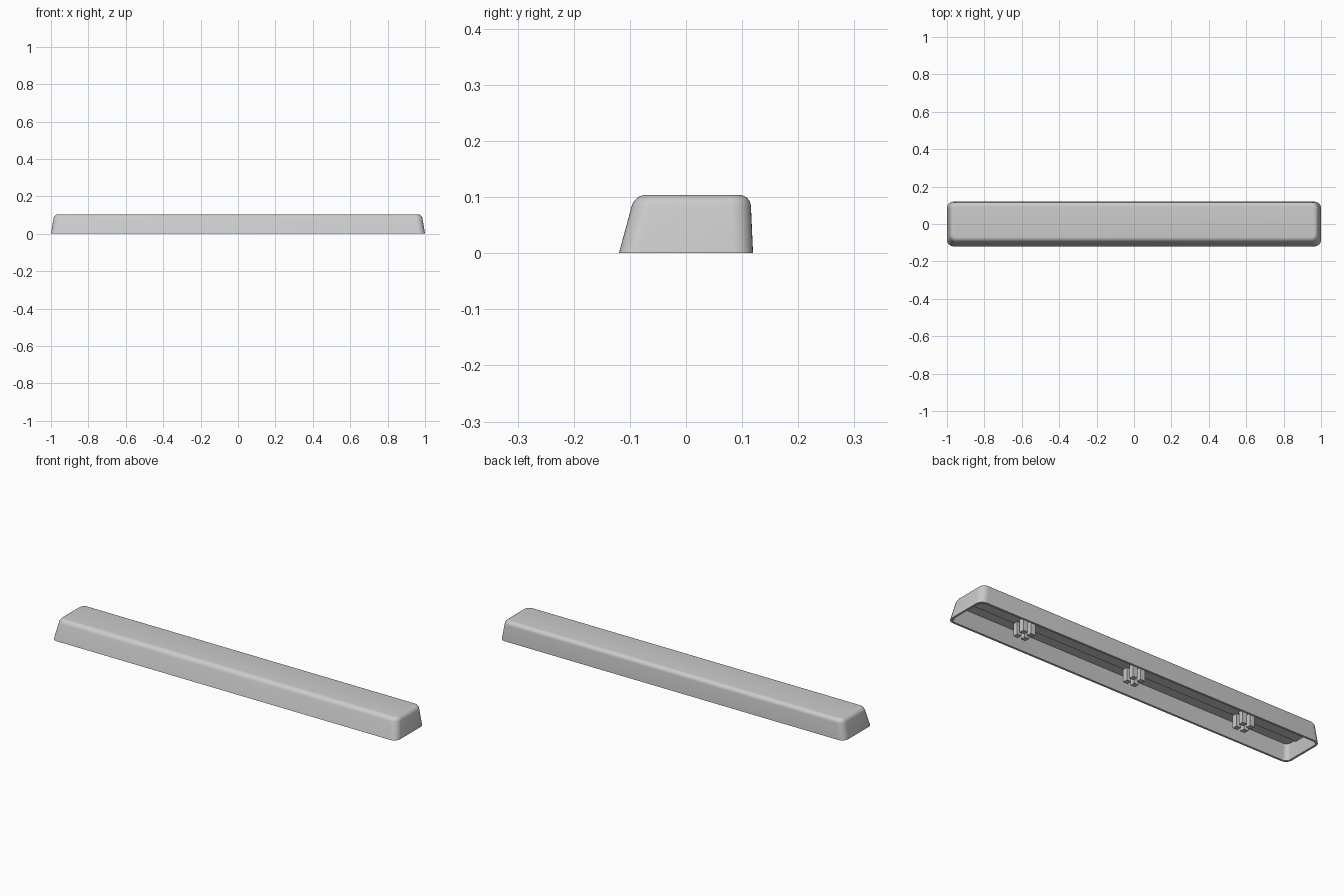
import bpy
import bmesh
from math import sin, cos, pi, radians
from mathutils import Matrix

if "Cube" in bpy.data.objects:
    bpy.data.objects.remove(bpy.data.objects["Cube"], do_unlink=True)

grey = bpy.data.materials.new("light_grey_plastic")
grey.use_nodes = True
grey.diffuse_color = (0.6, 0.6, 0.6, 1)
grey.node_tree.nodes["Principled BSDF"].inputs["Base Color"].default_value = (0.6, 0.6, 0.6, 1)

CORNER_STEPS = 8
FILLET_STEPS = 6
CEILING = 0.073


def finish(bm, name):
    bmesh.ops.recalc_face_normals(bm, faces=bm.faces)
    mesh = bpy.data.meshes.new(name)
    bm.to_mesh(mesh)
    bm.free()
    mesh.materials.append(grey)
    obj = bpy.data.objects.new(name, mesh)
    bpy.context.collection.objects.link(obj)
    bpy.ops.object.select_all(action='DESELECT')
    obj.select_set(True)
    bpy.context.view_layer.objects.active = obj
    bpy.ops.object.shade_smooth_by_angle(angle=radians(35))


def ring(bm, z, inset, radius):
    """Rounded rectangle following the slanted outer walls at height z."""
    x = 1.0 - 0.17 * z - inset
    front = -0.1195 + 0.27 * z + inset
    back = 0.1195 - 0.045 * z - inset
    centres = [(x - radius, back - radius), (radius - x, back - radius),
               (radius - x, front + radius), (x - radius, front + radius)]
    verts = []
    for quarter, (cx, cy) in enumerate(centres):
        for i in range(CORNER_STEPS + 1):
            a = (quarter + i / CORNER_STEPS) * pi / 2
            verts.append(bm.verts.new((cx + radius * cos(a), cy + radius * sin(a), z)))
    return verts


def fillet(top, r, corner):
    """Ring settings for a rounded edge that ends level at the given height."""
    for i in range(FILLET_STEPS + 1):
        a = i / FILLET_STEPS * pi / 2
        inset = r * (1 - cos(a))
        yield top - r + r * sin(a), inset, corner - inset


def add_box(bm, low, high):
    size = [b - a for a, b in zip(low, high)]
    middle = [(a + b) / 2 for a, b in zip(low, high)]
    bmesh.ops.create_cube(bm, size=1, matrix=Matrix.Translation(middle) @ Matrix.Diagonal((*size, 1)))


# Hollow bar: ceiling, inner walls, rim, outer walls, rounded top
inner = [(CEILING, 0.012, 0.024), (0, 0.011, 0.024)]
outer = [(0, 0, 0.035)] + list(fillet(0.104, 0.02, 0.035))
bm = bmesh.new()
rings = [ring(bm, *settings) for settings in inner + outer]
for low, high in zip(rings, rings[1:]):
    for i in range(len(low)):
        j = (i + 1) % len(low)
        bm.faces.new((low[i], low[j], high[j], high[i]))
bm.faces.new(rings[0])
bm.faces.new(rings[-1])
finish(bm, "bar_shell")

# Low rib along the ceiling that carries the stems
bm = bmesh.new()
add_box(bm, (-0.98, -0.03, CEILING - 0.007), (0.98, 0.03, CEILING + 0.005))
finish(bm, "ceiling_rib")

# Mounting stems: square posts split by a cross-shaped slot
HALF, GAP = 0.035, 0.009
for name, x in (("right_stem", -0.645), ("middle_stem", 0), ("left_stem", 0.645)):
    bm = bmesh.new()
    for x0, x1 in ((-HALF, -GAP), (GAP, HALF)):
        for y0, y1 in ((-HALF, -GAP), (GAP, HALF)):
            add_box(bm, (x + x0, y0, 0.002), (x + x1, y1, CEILING + 0.005))
    finish(bm, name)
